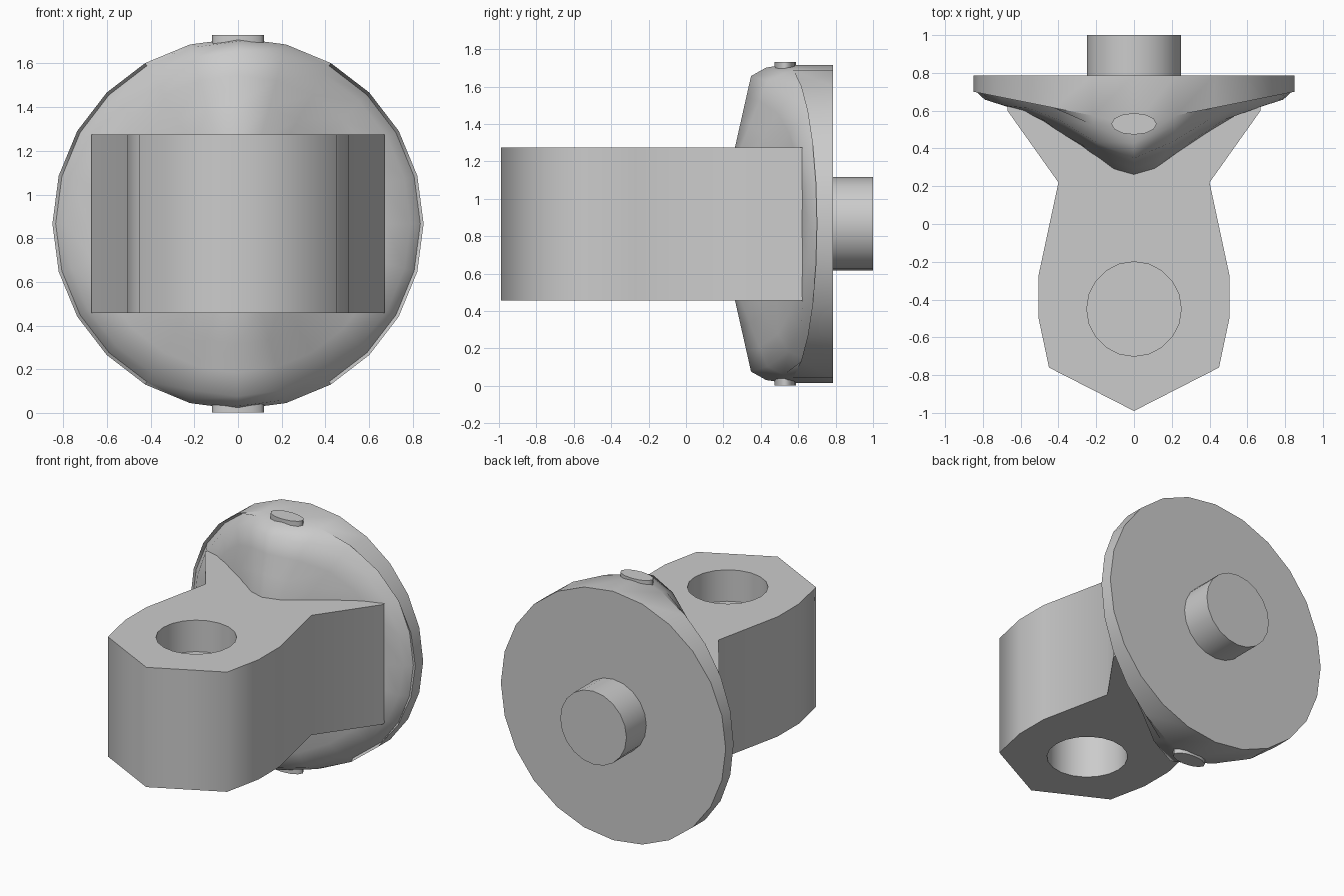
import bpy, bmesh
from math import sin, cos, pi, radians, hypot

if "Cube" in bpy.data.objects:
    bpy.data.objects.remove(bpy.data.objects["Cube"])

CZ = 0.866   # height of the main axis
R = 0.85     # flange radius


def finish(bm, name, angle=40):
    bmesh.ops.recalc_face_normals(bm, faces=bm.faces)
    me = bpy.data.meshes.new(name)
    bm.to_mesh(me)
    bm.free()
    ob = bpy.data.objects.new(name, me)
    bpy.context.collection.objects.link(ob)
    smooth(ob, angle)
    return ob


def smooth(ob, angle):
    bpy.ops.object.select_all(action='DESELECT')
    ob.select_set(True)
    bpy.context.view_layer.objects.active = ob
    bpy.ops.object.shade_smooth_by_angle(angle=radians(angle))


def cylinder(name, loc, r, depth, rot=(0, 0, 0), sides=20):
    bpy.ops.mesh.primitive_cylinder_add(vertices=sides, radius=r, depth=depth,
                                        location=loc, rotation=rot)
    ob = bpy.context.object
    ob.name = name
    smooth(ob, 40)
    return ob


# Ridge profile: front depth of the flange as a function of |x|
RIDGE = [(0, 0.26), (0.08, 0.27), (0.2, 0.35), (0.4, 0.49), (0.6, 0.6), (0.86, 0.68)]


def ridge(x):
    x = abs(x)
    for (x0, y0), (x1, y1) in zip(RIDGE, RIDGE[1:]):
        if x <= x1:
            return y0 + (y1 - y0) * (x - x0) / (x1 - x0)
    return RIDGE[-1][1]


def front_y(x, z):
    lift = max(0, abs(z) - 0.4) / 0.4
    return min(ridge(x) + 0.09 * lift, 0.7)


# Round flange with flat back and wedge-shaped domed front
N = 24
bm = bmesh.new()
rings = []
for k, r in enumerate([R, R, 0.835, 0.79, 0.68, 0.55, 0.4, 0.2, 0.08]):
    ring = []
    for i in range(N):
        a = 2 * pi * i / N
        x, z = r * cos(a), r * sin(a)
        y = front_y(x, z)
        if k == 0:
            y = 0.785
        elif k == 1:
            y = min(y + 0.16, 0.71)
            y = min(y, 0.53 + 0.17 * abs(cos(a)))
        elif k == 2:
            y = min(y + 0.07, 0.7)
        ring.append(bm.verts.new((x, y, z + CZ)))
    rings.append(ring)
for a, b in zip(rings, rings[1:]):
    for i in range(N):
        j = (i + 1) % N
        bm.faces.new((a[i], a[j], b[j], b[i]))
bm.faces.new(rings[0])
bm.faces.new(rings[-1])
finish(bm, "flange", 50)

# Arm: extruded outline flaring into the flange
half = [(0.45, -0.76), (0.505, -0.5), (0.505, -0.27), (0.4, 0.22), (0.67, 0.6), (0.67, 0.74)]
outline = [(0, -0.99)] + half + [(-x, y) for x, y in reversed(half)]
bm = bmesh.new()
base = bm.faces.new([bm.verts.new((x, y, 0.457)) for x, y in outline])
ext = bmesh.ops.extrude_face_region(bm, geom=[base])
bmesh.ops.translate(bm, vec=(0, 0, 0.818),
                    verts=[v for v in ext["geom"] if isinstance(v, bmesh.types.BMVert)])
arm = finish(bm, "arm", 60)

# Round sockets in the arm, separated by a thin web
for name, z0, z1 in (("upper_socket_cutter", 1.06, 1.5), ("lower_socket_cutter", 0.2, 1.0)):
    cutter = cylinder(name, (0, -0.45, (z0 + z1) / 2), 0.25, z1 - z0)
    cutter.hide_render = True
    cutter.hide_set(True)
    mod = arm.modifiers.new(name, 'BOOLEAN')
    mod.object = cutter
    mod.operation = 'DIFFERENCE'
    mod.solver = 'EXACT'
bpy.context.view_layer.objects.active = arm
for m in list(arm.modifiers):
    bpy.ops.object.modifier_apply(modifier=m.name)
for ob in [o for o in bpy.data.objects if o.name.endswith("cutter")]:
    bpy.data.objects.remove(ob)
smooth(arm, 60)

# Rear stub
cylinder("rear_stub", (0, 0.88, CZ), 0.25, 0.24, rot=(pi / 2, 0, 0))

# Small oval pins at top and bottom of the flange
for name, z in (("top_pin", 1.69), ("bottom_pin", 0.042)):
    pin = cylinder(name, (0, 0.53, z), 1, 0.08, sides=12)
    pin.scale = (0.12, 0.057, 1)
